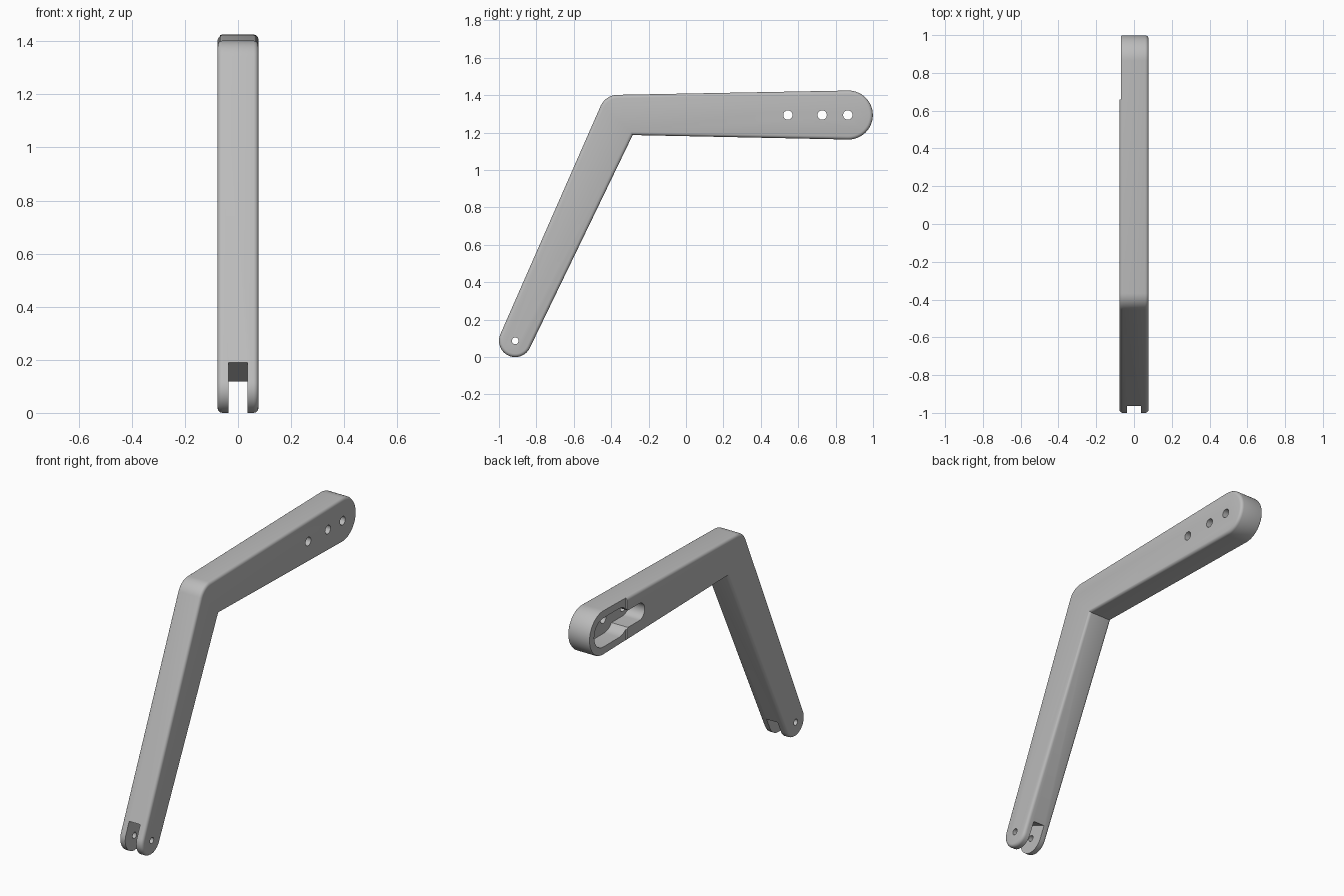
import bpy, bmesh
from math import sin, cos, radians
from mathutils import Vector

if "Cube" in bpy.data.objects:
    bpy.data.objects.remove(bpy.data.objects["Cube"])

HALF = 0.077
FOOT = Vector((-0.913, 0.087))
TIP = Vector((0.868, 1.294))

grey = bpy.data.materials.new("plain_grey")
grey.use_nodes = True
grey.diffuse_color = (0.5, 0.5, 0.5, 1)
grey.node_tree.nodes["Principled BSDF"].inputs["Base Color"].default_value = (0.5, 0.5, 0.5, 1)


def arc(centre, radius, start, end, steps):
    """Points of an arc in the side plane (y, z)."""
    angles = [radians(start + (end - start) * i / steps) for i in range(steps + 1)]
    return [(centre[0] + radius * cos(a), centre[1] + radius * sin(a)) for a in angles]


def plate(name, outline, x0, x1, fillet=0):
    """Extrude a side outline from x0 to x1, rounding its rims if asked."""
    bm = bmesh.new()
    face = bm.faces.new([bm.verts.new((x0, y, z)) for y, z in outline])
    grown = bmesh.ops.extrude_face_region(bm, geom=[face])["geom"]
    bmesh.ops.translate(bm, vec=(x1 - x0, 0, 0),
                        verts=[g for g in grown if isinstance(g, bmesh.types.BMVert)])
    bmesh.ops.recalc_face_normals(bm, faces=bm.faces)
    if fillet:
        rims = [e for e in bm.edges if abs(e.verts[0].co.x - e.verts[1].co.x) < 1e-5]
        bmesh.ops.bevel(bm, geom=rims, offset=fillet, segments=4, profile=0.5, affect='EDGES')
    mesh = bpy.data.meshes.new(name)
    bm.to_mesh(mesh)
    bm.free()
    mesh.materials.append(grey)
    obj = bpy.data.objects.new(name, mesh)
    bpy.context.collection.objects.link(obj)
    return obj


def stadium(y0, y1, z, r):
    return arc((y0, z), r, 90, 270, 16) + arc((y1, z), r, -90, 90, 16)


# Bent arm: rounded foot, sharp inner elbow, rounded tip, rounded outer elbow
outline = (arc(FOOT, 0.087, 156, 334, 24) + [(-0.285, 1.187)]
           + arc(TIP, 0.131, -91, 91, 28) + arc((-0.365, 1.302), 0.1, 91, 156, 10))
arm = plate("bent_arm", outline, -HALF, HALF, 0.018)

# Shallow step on the right face, then the stepped-width pocket
cutters = [
    plate("tip_step_cutter", [(0.66, 1), (1.1, 1), (1.1, 1.6), (0.66, 1.6)], -0.2, -0.068),
    plate("wide_pocket_cutter", stadium(0.72, TIP.x, TIP.y, 0.085), -0.2, 0.03),
    plate("narrow_pocket_cutter", stadium(0.545, 0.75, TIP.y, 0.05), -0.2, 0.03),
]

# Fork slot, square to the leg
along = Vector((0.406, 0.914))
across = Vector((0.914, -0.406))
fork = [FOOT + along * u + across * v
        for u, v in ((-0.2, -0.2), (-0.2, 0.2), (0.073, 0.2), (0.073, -0.2))]
cutters.append(plate("fork_slot_cutter", fork, -0.036, 0.036))

# Pin holes
for y, z, r in ((0.545, TIP.y, 0.025), (0.728, TIP.y, 0.025),
                (0.865, TIP.y, 0.025), (FOOT.x, FOOT.y, 0.018)):
    cutters.append(plate("pin_hole_cutter", arc((y, z), r, 0, 345, 23), -0.3, 0.3))

for cutter in cutters:
    cut = arm.modifiers.new(cutter.name, 'BOOLEAN')
    cut.operation = 'DIFFERENCE'
    cut.solver = 'EXACT'
    cut.object = cutter

# Apply the cuts and drop the helpers
bpy.context.view_layer.update()
solid = bpy.data.meshes.new_from_object(arm.evaluated_get(bpy.context.evaluated_depsgraph_get()))
arm.modifiers.clear()
arm.data = solid
for cutter in cutters:
    bpy.data.objects.remove(cutter)

bpy.ops.object.select_all(action='DESELECT')
arm.select_set(True)
bpy.context.view_layer.objects.active = arm
bpy.ops.object.shade_smooth_by_angle(angle=radians(30))
